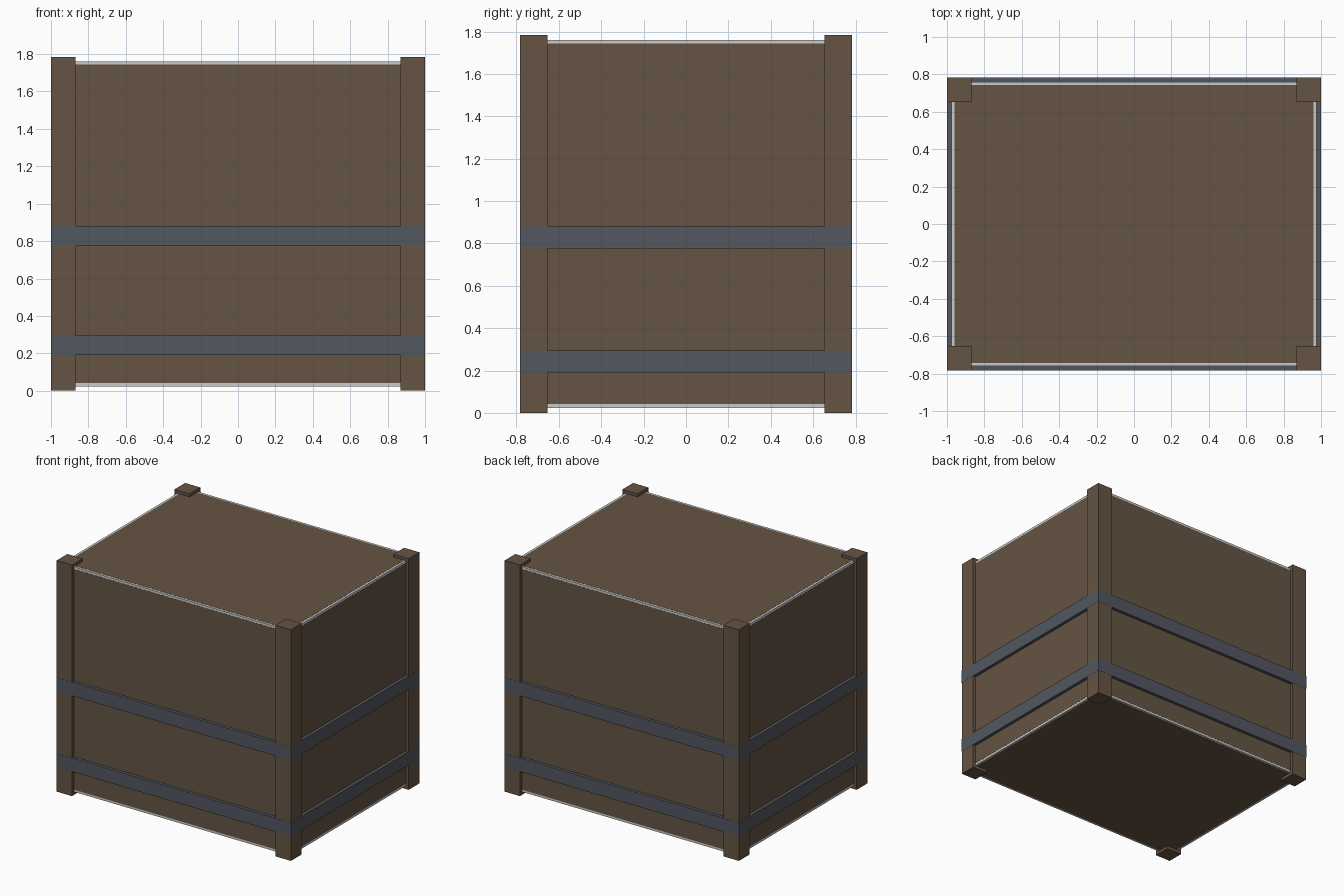
import bpy
from mathutils import Vector

if "Cube" in bpy.data.objects:
    bpy.data.objects.remove(bpy.data.objects["Cube"])

HALF = Vector((1.0, 0.783, 0.892))   # outer half extents
CORE = HALF - Vector((0.024, 0.024, 0.024))
POST = 0.13
INSET = 0.017
PROUD = 0.001


def material(name, rgb):
    m = bpy.data.materials.new(name)
    m.diffuse_color = (*rgb, 1)
    m.use_nodes = True
    m.node_tree.nodes["Principled BSDF"].inputs["Base Color"].default_value = m.diffuse_color
    return m


wood = material("brown_wood", (0.13, 0.09, 0.056))
steel = material("dark_steel", (0.085, 0.095, 0.115))


def box(name, lo, hi, mat=None):
    lo, hi = Vector(lo), Vector(hi)
    bpy.ops.mesh.primitive_cube_add(size=1, location=(lo + hi) / 2)
    ob = bpy.context.object
    ob.name = name
    ob.scale = hi - lo
    bpy.ops.object.transform_apply(location=False, rotation=False, scale=True)
    if mat:
        ob.data.materials.append(mat)
    return ob


mid = Vector((0, 0, HALF.z))

# Grey inner box, its rim showing around the panels
box("inner_box", mid - CORE, mid + CORE)

# Brown panel on each of the six sides
for axis, label in enumerate(("side", "face", "lid")):
    for s in (-1, 1):
        lo = -CORE + Vector((INSET,) * 3)
        hi = -lo
        ends = sorted((s * (CORE[axis] - 0.015), s * (CORE[axis] + PROUD)))
        lo[axis], hi[axis] = ends
        box(f"{label}_panel", mid + lo, mid + hi, wood)

# Corner posts
for sx in (-1, 1):
    for sy in (-1, 1):
        xs = sorted((sx * HALF.x, sx * (HALF.x - POST)))
        ys = sorted((sy * HALF.y, sy * (HALF.y - POST)))
        box("corner_post", (xs[0], ys[0], 0), (xs[1], ys[1], 2 * HALF.z), wood)

# Two metal bands wrapped around the crate
bx, by = HALF.x + PROUD, HALF.y + PROUD
for z0, z1 in ((0.19, 0.295), (0.775, 0.88)):
    for s in (-1, 1):
        ys = sorted((s * by, s * (CORE.y - 0.01)))
        box("front_back_band", (-bx, ys[0], z0), (bx, ys[1], z1), steel)
        xs = sorted((s * bx, s * (CORE.x - 0.01)))
        box("side_band", (xs[0], -CORE.y, z0), (xs[1], CORE.y, z1), steel)
